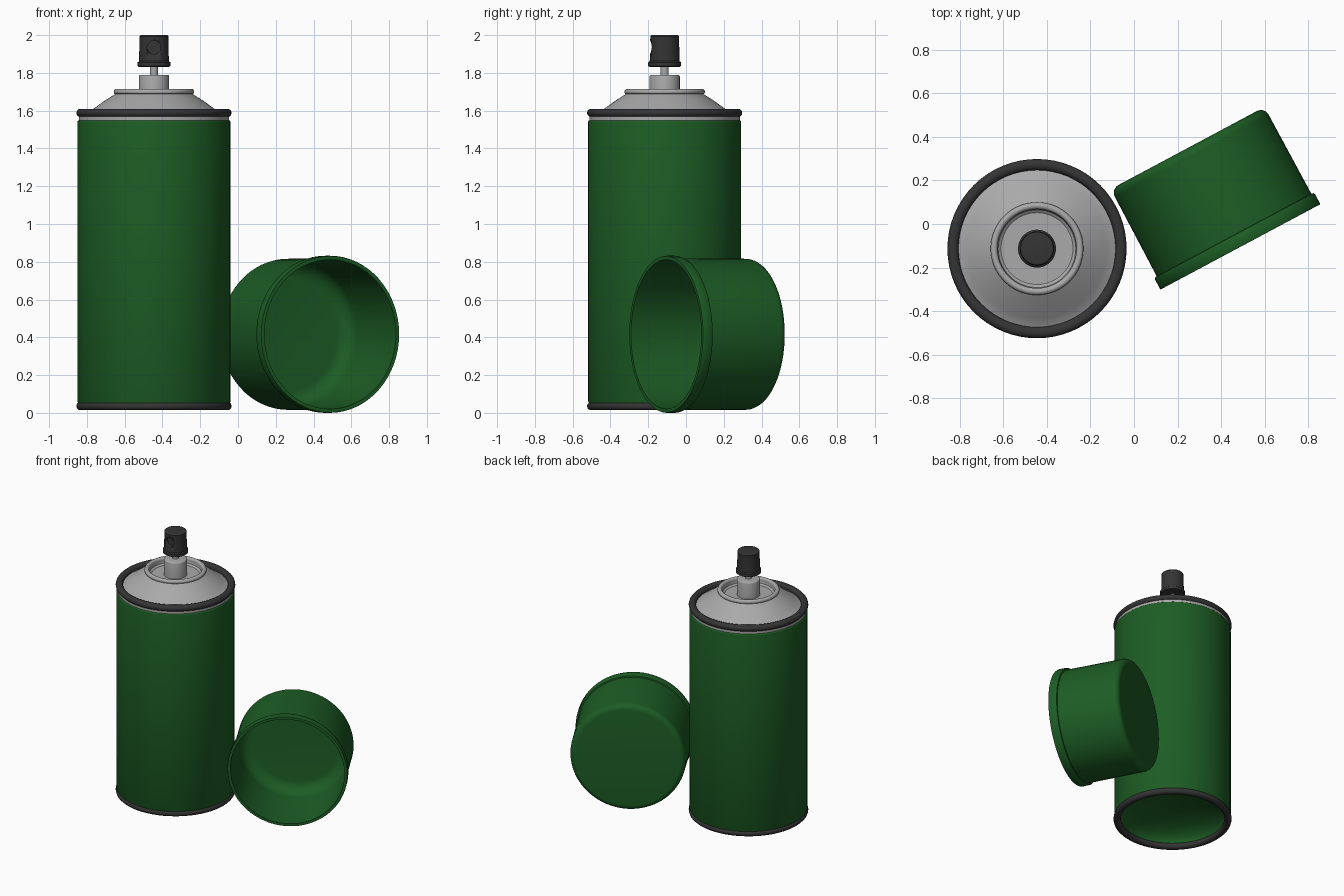
import bpy, bmesh
from math import radians, sin, cos, pi
from mathutils import Matrix, Vector

if "Cube" in bpy.data.objects:
    bpy.data.objects.remove(bpy.data.objects["Cube"])

SIDES = 64
CAN = Vector((-0.445, -0.113, 0))


def material(name, color):
    m = bpy.data.materials.new(name)
    m.diffuse_color = (*color, 1)
    m.use_nodes = True
    m.node_tree.nodes["Principled BSDF"].inputs["Base Color"].default_value = m.diffuse_color
    return m


GREEN = material("green_paint", (0.012, 0.11, 0.018))
BLACK = material("black_plastic", (0.035, 0.035, 0.035))
METAL = material("metal", (0.4, 0.4, 0.4))


def arc(r, z, rad, a0, a1, n=6):
    """Profile points on an arc, angles in degrees."""
    return [(r + rad * cos(radians(a0 + (a1 - a0) * i / n)),
             z + rad * sin(radians(a0 + (a1 - a0) * i / n))) for i in range(n + 1)]


def lathe(name, profile, mat, matrix, closed=False, sides=SIDES):
    """Revolve (radius, height) points around the local z axis."""
    bm = bmesh.new()
    vs = [bm.verts.new((r, 0, z)) for r, z in profile]
    pairs = list(zip(vs, vs[1:] + vs[:1])) if closed else list(zip(vs, vs[1:]))
    edges = [bm.edges.new(p) for p in pairs]
    bmesh.ops.spin(bm, geom=vs + edges, cent=(0, 0, 0), axis=(0, 0, 1),
                   angle=2 * pi, steps=sides)
    bmesh.ops.remove_doubles(bm, verts=bm.verts, dist=1e-5)
    bmesh.ops.recalc_face_normals(bm, faces=bm.faces)
    me = bpy.data.meshes.new(name)
    bm.to_mesh(me)
    bm.free()
    ob = bpy.data.objects.new(name, me)
    bpy.context.collection.objects.link(ob)
    me.materials.append(mat)
    ob.matrix_world = matrix
    bpy.ops.object.select_all(action='DESELECT')
    ob.select_set(True)
    bpy.context.view_layer.objects.active = ob
    bpy.ops.object.shade_smooth_by_angle(angle=radians(35))
    return ob


stand = Matrix.Translation(CAN)

# Can body with a domed recess underneath
dome = [(0.37 * sin(radians(a)), 0.04 + 0.13 * cos(radians(a))) for a in range(0, 91, 10)]
lathe("can_body", dome + [(0.395, 0.04), (0.405, 0.06)]
      + arc(0.395, 1.54, 0.01, 0, 90, 3) + [(0.36, 1.55)], GREEN, stand)

# Rolled rims at bottom and top
for name, z in (("bottom_rim", 0.036), ("top_rim", 1.588)):
    ring = arc(0.389, z, 0.022, -90, 90) + arc(0.382, z, 0.022, 90, 270)
    lathe(name, ring, BLACK, stand, closed=True)

# Metal shoulder: seam band, cone, rolled bead, valve cup and valve post
lathe("shoulder", [(0.36, 1.545), (0.398, 1.545), (0.398, 1.57), (0.372, 1.575),
                   (0.32, 1.61), (0.265, 1.65), (0.205, 1.688)]
      + arc(0.197, 1.7, 0.016, -40, 200, 10)
      + [(0.178, 1.675), (0.165, 1.665), (0.08, 1.665), (0.08, 1.78)]
      + arc(0.07, 1.78, 0.01, 0, 90, 3) + [(0, 1.79)], METAL, stand)
lathe("valve_stem", [(0, 1.78), (0.021, 1.78), (0.021, 1.85), (0, 1.85)], METAL, stand, sides=24)

# Spray button with a spray hole cut in the front
button = lathe("spray_button", [(0, 1.832), (0.08, 1.832), (0.087, 1.837), (0.087, 1.856),
                                (0.079, 1.862), (0.076, 1.99)]
               + arc(0.067, 1.99, 0.01, 20, 90, 3) + [(0, 2.0)], BLACK, stand, sides=48)
cutter = lathe("hole_cutter", [(0, 0), (0.036, 0), (0.036, 0.1), (0, 0.1)], BLACK,
               Matrix.Translation(CAN + Vector((0, -0.045, 1.935))) @ Matrix.Rotation(pi / 2, 4, 'X'),
               sides=32)
cutter.hide_render = True
cutter.hide_set(True)
cut = button.modifiers.new("spray_hole", 'BOOLEAN')
cut.operation = 'DIFFERENCE'
cut.object = cutter

# Cap lying on its side: open end faces front right, hollow inside
lying = (Matrix.Translation((0.488, -0.105, 0.416)) @ Matrix.Rotation(radians(28.1), 4, 'Z')
         @ Matrix.Rotation(-pi / 2, 4, 'X'))
outer = [(0.414, 0), (0.416, 0.005), (0.416, 0.05), (0.411, 0.06), (0.402, 0.062)] \
    + arc(0.36, 0.474, 0.04, 0, 90) + [(0, 0.514)]
inner = [(0, 0.495)] + arc(0.3, 0.41, 0.085, 90, 0, 8) + [(0.395, 0)]
lathe("cap", inner + outer, GREEN, lying)
